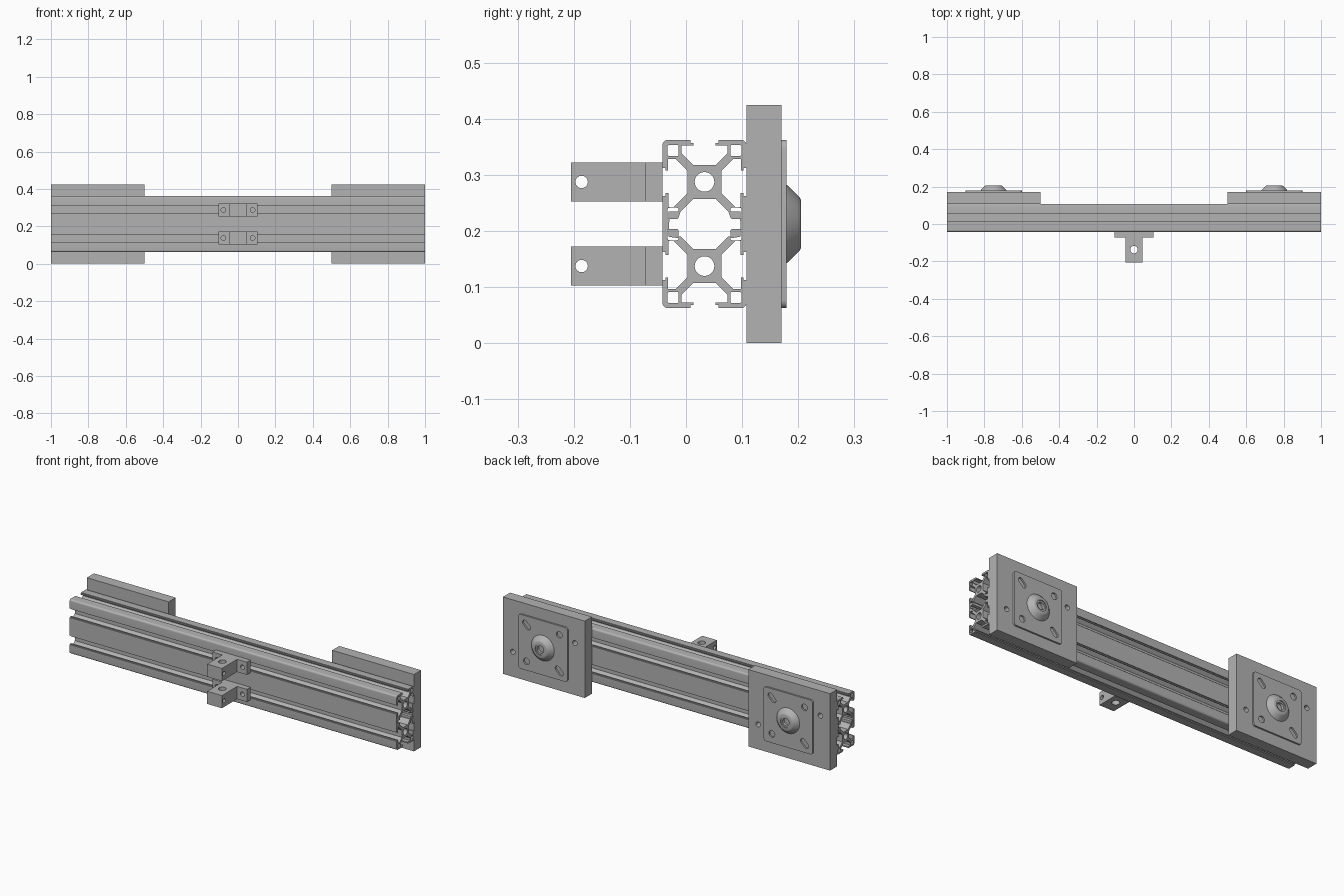
import bpy, bmesh
from math import cos, sin, pi
from mathutils import Matrix, Vector

cube = bpy.data.objects.get("Cube")
if cube:
    bpy.data.objects.remove(cube)

MM = 0.005                      # model units per millimetre
MID_Z = 0.2125                  # height of the rail axis
CELLS = (MID_Z - 0.075, MID_Z + 0.075)

metal = bpy.data.materials.new("grey metal")
metal.use_nodes = True
GREY = (0.45, 0.45, 0.45, 1)
metal.diffuse_color = GREY
metal.node_tree.nodes["Principled BSDF"].inputs["Base Color"].default_value = GREY

# Extrusion directions: outline drawn in (y,z), (x,z) or (x,y)
ALONG_X = Matrix(((0, 0, 1), (1, 0, 0), (0, 1, 0))).to_4x4()
ALONG_Y = Matrix(((1, 0, 0), (0, 0, -1), (0, 1, 0))).to_4x4()
ALONG_Z = Matrix.Identity(4)


def add_object(name, mesh):
    ob = bpy.data.objects.new(name, mesh)
    bpy.context.collection.objects.link(ob)
    return ob


def finish(ob):
    ob.data.materials.clear()
    ob.data.materials.append(metal)
    bpy.ops.object.select_all(action='DESELECT')
    ob.select_set(True)
    bpy.context.view_layer.objects.active = ob
    bpy.ops.object.shade_smooth_by_angle(angle=0.6)


def evaluated_mesh(ob):
    bpy.context.view_layer.update()
    return bpy.data.meshes.new_from_object(ob.evaluated_get(bpy.context.evaluated_depsgraph_get()))


def prism(name, loops, direction, start, end):
    """Extrude an outline (first loop) with holes (other loops)."""
    curve = bpy.data.curves.new(name, 'CURVE')
    curve.dimensions = '2D'
    curve.fill_mode = 'BOTH'
    curve.extrude = abs(end - start) / 2
    for loop in loops:
        spline = curve.splines.new('POLY')
        spline.points.add(len(loop) - 1)
        for point, (a, b) in zip(spline.points, loop):
            point.co = (a, b, 0, 1)
        spline.use_cyclic_u = True
    temp = add_object("outline", curve)
    mesh = evaluated_mesh(temp)
    bpy.data.objects.remove(temp)
    middle = abs(start + end) / 2 * (1 if start + end > 0 else -1)
    axis = Vector([abs(c) for c in direction.col[2][:3]])
    bm = bmesh.new()
    bm.from_mesh(mesh)
    bm.transform(Matrix.Translation(axis * middle) @ direction)
    bmesh.ops.remove_doubles(bm, verts=bm.verts, dist=1e-5)
    bmesh.ops.recalc_face_normals(bm, faces=bm.faces)
    bm.to_mesh(mesh)
    bm.free()
    return add_object(name, mesh)


def arc(cx, cy, r, a0, a1, n):
    return [(cx + r * cos(a0 + (a1 - a0) * i / n), cy + r * sin(a0 + (a1 - a0) * i / n))
            for i in range(n + 1)]


def circle(cx, cy, r, n=32):
    return arc(cx, cy, r, 0, 2 * pi, n)[:-1]


def rounded(cx, cy, w, h, r):
    pts = []
    for i, (sx, sy) in enumerate(((1, 1), (-1, 1), (-1, -1), (1, -1))):
        pts += arc(cx + sx * (w / 2 - r), cy + sy * (h / 2 - r), r, i * pi / 2, (i + 1) * pi / 2, 5)
    return pts


def slot(cx, cy, r, half):
    d = half * 0.7071
    return (arc(cx + d, cy + d, r, -pi / 4, 3 * pi / 4, 12)
            + arc(cx - d, cy - d, r, 3 * pi / 4, 7 * pi / 4, 12))


def cut(ob, cutter):
    mod = ob.modifiers.new("cut", 'BOOLEAN')
    mod.operation = 'DIFFERENCE'
    mod.solver = 'EXACT'
    mod.object = cutter
    mesh = evaluated_mesh(ob)
    ob.modifiers.clear()
    ob.data = mesh
    bpy.data.objects.remove(cutter)


def mirrored(quarter):
    """Complete a quarter outline, top centre to right centre, by symmetry."""
    back = quarter[::-1]
    return (quarter + [(u, -v) for u, v in back]
            + [(-u, -v) for u, v in quarter] + [(-u, v) for u, v in back])


def to_rail(loop):
    return [(0.033 + u * MM, MID_Z + v * MM) for u, v in loop]


# Slotted double rail, in millimetres around one cell centre
lip = [(4, 6), (8.2, 10.2), (8.2, 13), (4, 13), (4, 13.9), (5, 13.9), (5, 15)]
cell = lip + arc(13, 13, 2, pi / 2, 0, 6) + [(v, u) for u, v in lip[::-1]]
cell += [(6, -4), (11, -9), (12.9, -9), (12.9, -4), (13.9, -4), (13.9, -5), (15, -5)]
outline = mirrored([(u, v + 15) for u, v in cell])
core = mirrored([(4, 9), (8.5, 4.5), (12.9, 4.5)])
loops = [outline, core]
for s in (-1, 1):
    loops.append(circle(0, s * 15, 3.5, 40))
    for su in (-1, 1):
        for sv in (-1, 1):
            loops.append(rounded(su * 11.2, s * 15 + sv * 11.2, 4, 4, 0.7))
finish(prism("slotted_rail", [to_rail(p) for p in loops], ALONG_X, -1, 1))


# Domed cap with a round recess, turned about the y axis
def dome(name, x):
    profile = [(0.07, 0.179), (0.067, 0.183), (0.051, 0.199), (0.047, 0.203), (0.043, 0.205),
               (0.029, 0.205), (0.029, 0.2), (0.02, 0.2), (0.02, 0.185), (0, 0.185)]
    bm = bmesh.new()
    verts = [bm.verts.new((r, y, 0)) for r, y in profile]
    edges = [bm.edges.new(p) for p in zip(verts, verts[1:])]
    bmesh.ops.spin(bm, geom=verts + edges, cent=(0, 0, 0), axis=(0, 1, 0),
                   angle=2 * pi, steps=48)
    bmesh.ops.remove_doubles(bm, verts=bm.verts, dist=1e-5)
    bmesh.ops.recalc_face_normals(bm, faces=bm.faces)
    if sum(f.normal.y for f in bm.faces) < 0:
        bmesh.ops.reverse_faces(bm, faces=bm.faces)
    bm.transform(Matrix.Translation((x, 0, MID_Z)))
    mesh = bpy.data.meshes.new(name)
    bm.to_mesh(mesh)
    bm.free()
    finish(add_object(name, mesh))


# End blocks, each with a thin mounting plate and a domed cap
for side, x in (("right", -0.75), ("left", 0.75)):
    block = [(x - 0.25, 0), (x + 0.25, 0), (x + 0.25, 0.425), (x - 0.25, 0.425)]
    screws = [circle(x + 0.19, CELLS[0], 0.014), circle(x - 0.19, CELLS[1], 0.014)]
    finish(prism(side + "_end_block", [block] + screws, ALONG_Y, 0.108, 0.17))
    holes = [slot(x + s * 0.1, MID_Z + s * 0.1, 0.014, 0.015) for s in (-1, 1)]
    holes += [circle(x + s * 0.1, MID_Z - s * 0.1, 0.018) for s in (-1, 1)]
    plate = rounded(x, MID_Z, 0.3, 0.3, 0.015)
    finish(prism(side + "_mounting_plate", [plate] + holes, ALONG_Y, 0.17, 0.179))
    dome(side + "_domed_cap", x)

# Split clamps: two L-shaped halves at each rail cell
for level, z in zip(("lower", "upper"), CELLS):
    for side, s in (("right", -1), ("left", 1)):
        shape = [(0, -0.205), (0.045, -0.205), (0.045, -0.072), (0.105, -0.072),
                 (0.105, -0.042), (0, -0.042)] + arc(0, -0.137, 0.02, pi / 2, -pi / 2, 16)
        half = prism(f"{level}_{side}_clamp_half", [[(s * a, b) for a, b in shape]],
                     ALONG_Z, z - 0.035, z + 0.035)
        cut(half, prism("bolt_cutter", [circle(-0.186, z, 0.011)], ALONG_X, -0.1, 0.1))
        cut(half, prism("screw_cutter", [circle(s * 0.078, z, 0.0125)], ALONG_Y, -0.1, -0.01))
        finish(half)
